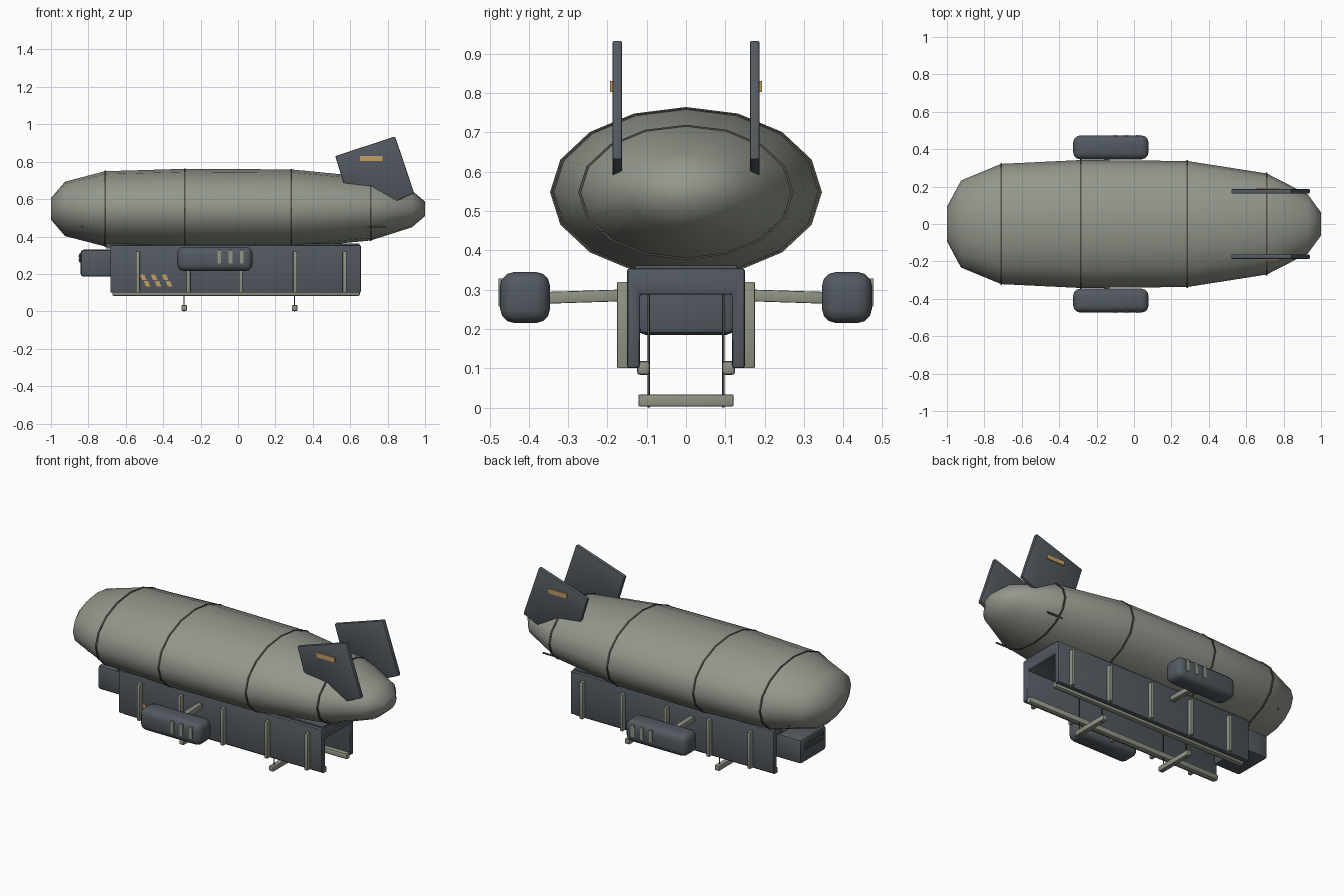
import bpy, bmesh, math
from mathutils import Vector, Matrix

if "Cube" in bpy.data.objects:
    bpy.data.objects.remove(bpy.data.objects["Cube"], do_unlink=True)


def material(name, rgb):
    m = bpy.data.materials.new(name)
    m.use_nodes = True
    m.diffuse_color = (*rgb, 1)
    m.node_tree.nodes["Principled BSDF"].inputs["Base Color"].default_value = (*rgb, 1)
    return m


OLIVE = material("hull grey green", (0.29, 0.31, 0.26))
FRAME = material("frame grey green", (0.28, 0.30, 0.235))
SLATE = material("slate blue grey", (0.085, 0.102, 0.118))
DARK = material("dark seam", (0.075, 0.078, 0.062))
GOLD = material("marking gold", (0.55, 0.34, 0.13))


def finish(name, bm, mat, bevel=0, segments=2, angle=35):
    """Bevel, shade and link a bmesh as a named part."""
    bmesh.ops.recalc_face_normals(bm, faces=bm.faces)
    if bevel:
        bmesh.ops.bevel(bm, geom=bm.edges[:], offset=bevel, segments=segments,
                        profile=0.5, affect='EDGES', clamp_overlap=True)
    me = bpy.data.meshes.new(name)
    bm.to_mesh(me)
    bm.free()
    me.materials.append(mat)
    me.shade_smooth()
    me.set_sharp_from_angle(angle=math.radians(angle))
    ob = bpy.data.objects.new(name, me)
    bpy.context.collection.objects.link(ob)
    return ob


def box(name, lo, hi, mat, bevel=0, segments=2):
    bm = bmesh.new()
    lo, hi = Vector(lo), Vector(hi)
    size = Matrix.Diagonal((*(hi - lo), 1))
    bmesh.ops.create_cube(bm, size=1, matrix=Matrix.Translation((lo + hi) / 2) @ size)
    return finish(name, bm, mat, bevel, segments)


def prism(name, points, depth, mat, bevel=0):
    """Close a planar outline and extrude it along the vector depth."""
    bm = bmesh.new()
    face = bm.faces.new([bm.verts.new(p) for p in points])
    new = bmesh.ops.extrude_face_region(bm, geom=[face], use_keep_orig=True)["geom"]
    bmesh.ops.translate(bm, vec=depth, verts=[v for v in new if isinstance(v, bmesh.types.BMVert)])
    return finish(name, bm, mat, bevel)


def rod(name, a, b, radius, mat):
    bm = bmesh.new()
    a, b = Vector(a), Vector(b)
    d = b - a
    place = Matrix.Translation((a + b) / 2) @ d.to_track_quat('Z', 'Y').to_matrix().to_4x4()
    bmesh.ops.create_cone(bm, cap_ends=True, segments=8, radius1=radius, radius2=radius,
                          depth=d.length, matrix=place)
    return finish(name, bm, mat, angle=50)


def loft(name, stations, mat, angle):
    """Skin elliptical rings along x; each station is (x, scale)."""
    bm = bmesh.new()
    n = 16
    rings = []
    for x, k in stations:
        turns = [math.tau * i / n for i in range(n)]
        rings.append([bm.verts.new((x, 0.342 * k * math.sin(t), 0.548 + 0.214 * k * math.cos(t)))
                      for t in turns])
    for r, s in zip(rings, rings[1:]):
        for i in range(n):
            j = (i + 1) % n
            bm.faces.new((r[i], r[j], s[j], s[i]))
    bm.faces.new(rings[0])
    bm.faces.new(rings[-1])
    return finish(name, bm, mat, angle=angle)


# Gas envelope and its seam bands
loft("envelope", [(-1, .27), (-.925, .68), (-.71, .94), (-.285, 1), (.285, .985),
                  (.71, .79), (.93, .46), (1, .18)], OLIVE, 80)
for i, (x, k) in enumerate([(-.71, .94), (-.285, 1), (.285, .985), (.71, .79)]):
    loft(f"seam_band_{i + 1}", [(x - .005, k + .012), (x + .005, k + .012)], DARK, 30)

# Open-bottomed gondola: an inverted channel with a nose block
channel = [(-.15, .1), (-.15, .354), (.15, .354), (.15, .1),
           (.117, .1), (.117, .288), (-.117, .288), (-.117, .1)]
prism("gondola", [(-.683, y, z) for y, z in channel], (1.34, 0, 0), SLATE, .007)
box("gondola_mount", (-.705, -.13, .335), (.65, .13, .362), SLATE)
box("nose_block", (-.842, -.122, .185), (-.66, .122, .33), SLATE, .018)
box("nose_vent", (-.85, -.085, .262), (-.838, .085, .308), SLATE, .003)
for z in (.275, .295):
    box("vent_slot", (-.852, -.07, z - .004), (-.848, .07, z + .004), DARK)

for s, side in ((-1, "right"), (1, "left")):
    def sided(name, lo, hi, mat, bevel=0, segments=2):
        ys = sorted((s * lo[1], s * hi[1]))
        return box(f"{side}_{name}", (lo[0], ys[0], lo[2]), (hi[0], ys[1], hi[2]),
                   mat, bevel, segments)

    # Upright ribs and the lower rail
    for x in (-.535, -.265, .015, .305, .57):
        sided("rib", (x - .01, .14, .1), (x + .01, .175, .32), FRAME, .003)
    sided("rail", (-.672, .092, .083), (.652, .125, .118), FRAME, .008)

    # Engine pod with outer strips and strut
    sided("engine_pod", (-.325, .346, .215), (.077, .473, .345), SLATE, .036, 3)
    for x in (-.1, -.04, .02):
        sided("pod_strip", (x - .01, .465, .257), (x + .01, .477, .328), FRAME)
    strut = [(-.16, .14, .271), (-.13, .14, .271), (-.13, .14, .301), (-.16, .14, .301)]
    prism(f"{side}_pod_strut", [(x, s * y, z) for x, y, z in strut],
          (0, s * .22, -.007), FRAME, .003)

    # Tail fin and marking
    fin = [(.52, .83), (.84, .935), (.942, .632), (.84, .587), (.715, .665), (.565, .684)]
    prism(f"{side}_tail_fin", [(x, s * .175 - .0125, z) for x, z in fin], (0, .025, 0), SLATE, .006)
    sided("fin_marking", (.652, .185, .803), (.772, .193, .831), GOLD)

    # Long rod piercing the envelope ends
    rod(f"{side}_envelope_rod", (-.836, s * .215, .452), (.79, s * .215, .452), .005, DARK)

# Slanted dashes on the gondola's right flank
for x in (-.525, -.467, -.408):
    for top, base in ((.197, .168), (.162, .133)):
        shift = (.197 - top) * .6
        dash = [(x + shift, top), (x + shift + .024, top), (x + shift + .036, base), (x + shift + .012, base)]
        prism("flank_dash", [(px, -.149, pz) for px, pz in dash], (0, -.005, 0), GOLD)

# Hanging trapeze bars
for x, end in ((-.288, "front"), (.303, "rear")):
    box(f"{end}_trapeze_bar", (x - .014, -.121, .003), (x + .014, .121, .033), FRAME, .003)
    for y in (-.095, .095):
        rod(f"{end}_trapeze_line", (x, y, .0), (x, y, .29), .003, DARK)
